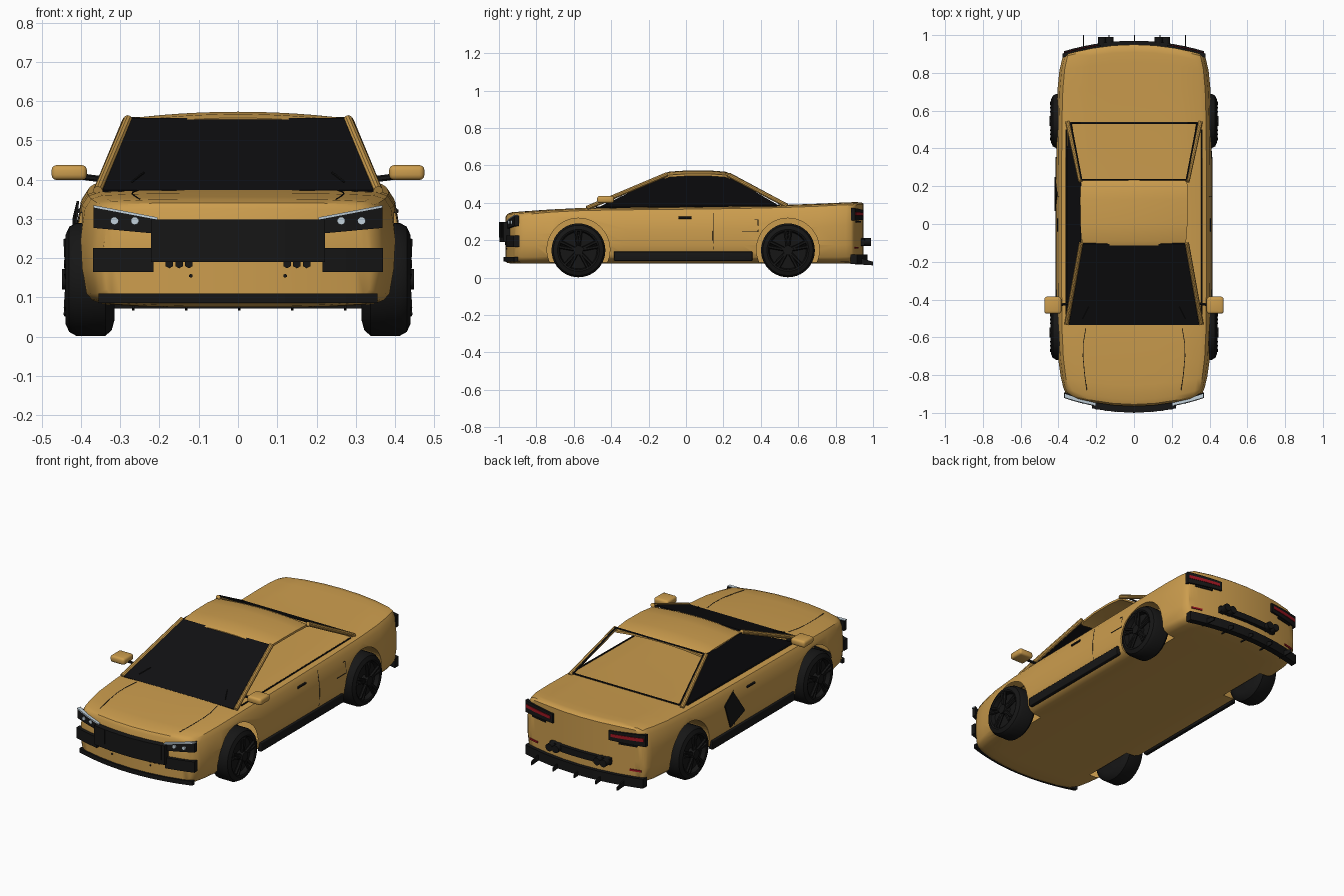
import bpy, bmesh, math
from mathutils import Vector, Matrix
from mathutils.bvhtree import BVHTree

if "Cube" in bpy.data.objects:
    bpy.data.objects.remove(bpy.data.objects["Cube"])


def material(name, r, g, b):
    m = bpy.data.materials.new(name)
    m.diffuse_color = (r, g, b, 1)
    m.use_nodes = True
    m.node_tree.nodes["Principled BSDF"].inputs["Base Color"].default_value = m.diffuse_color
    return m


GOLD = material("gold paint", 0.60, 0.335, 0.075)
BLACK = material("black trim", 0.008, 0.008, 0.008)
GLASS = material("dark glass", 0.005, 0.005, 0.006)
RED = material("red lamp", 0.35, 0.008, 0.015)
LAMP = material("lamp silver", 0.55, 0.65, 0.72)


def finish(name, bm, mat, smooth=True):
    bmesh.ops.recalc_face_normals(bm, faces=bm.faces)
    me = bpy.data.meshes.new(name)
    bm.to_mesh(me)
    bm.free()
    ob = bpy.data.objects.new(name, me)
    bpy.context.collection.objects.link(ob)
    me.materials.append(mat)
    bpy.ops.object.select_all(action='DESELECT')
    ob.select_set(True)
    bpy.context.view_layer.objects.active = ob
    if smooth:
        bpy.ops.object.shade_smooth_by_angle(angle=math.radians(35))
    return ob


def add_tube(bm, p, q, r, seg=6):
    p, q = Vector(p), Vector(q)
    d = q - p
    m = Matrix.Translation((p + q) / 2) @ d.to_track_quat('Z', 'Y').to_matrix().to_4x4()
    bmesh.ops.create_cone(bm, cap_ends=True, segments=seg, radius1=r, radius2=r,
                          depth=d.length, matrix=m)


def tubes(name, paths, r, mat, seg=6):
    bm = bmesh.new()
    for pts in paths:
        for p, q in zip(pts, pts[1:]):
            add_tube(bm, p, q, r, seg)
    return finish(name, bm, mat)


def box(name, c, size, mat, bevel=0):
    bm = bmesh.new()
    bmesh.ops.create_cube(bm, size=1, matrix=Matrix.Translation(c) @ Matrix.Diagonal((*size, 1)))
    if bevel:
        bmesh.ops.bevel(bm, geom=bm.edges[:], offset=bevel, segments=3, affect='EDGES', profile=0.5)
    return finish(name, bm, mat)


def plate(name, pts, offset, mat):
    bm = bmesh.new()
    f = bm.faces.new([bm.verts.new(p) for p in pts])
    g = bmesh.ops.extrude_face_region(bm, geom=[f], use_keep_orig=True)
    bmesh.ops.translate(bm, vec=offset, verts=[v for v in g['geom'] if isinstance(v, bmesh.types.BMVert)])
    return finish(name, bm, mat, False)


def end_y(x, s):
    # curved plan line of nose (s=-1) and tail (s=1)
    return -0.965 + 0.45 * x * x if s < 0 else 0.95 - 0.4 * x * x


def strip(name, s, x0, x1, zb, zt, off, thick, mat, n=8):
    # plate following the nose or tail; zb, zt = lower and upper heights at x0 and x1
    bm = bmesh.new()
    rings = []
    for i in range(n + 1):
        t = i / n
        x = x0 + (x1 - x0) * t
        b, h = zb[0] + (zb[1] - zb[0]) * t, zt[0] + (zt[1] - zt[0]) * t
        y = end_y(x, s) + s * off
        rings.append([bm.verts.new(p) for p in
                      ((x, y, b), (x, y + s * thick, b), (x, y + s * thick, h), (x, y, h))])
    for a, c in zip(rings, rings[1:]):
        for k in range(4):
            bm.faces.new((a[k], a[(k + 1) % 4], c[(k + 1) % 4], c[k]))
    bm.faces.new(rings[0])
    bm.faces.new(rings[-1])
    return finish(name, bm, mat)


# Body shell: lofted sections (y, half width, bottom, top)
stations = [(-.965, .345, .086, .322), (-.955, .362, .079, .337), (-.93, .374, .075, .346),
            (-.85, .388, .075, .352), (-.72, .402, .075, .361), (-.55, .410, .075, .369),
            (-.3, .412, .075, .373), (0, .412, .075, .376), (.3, .412, .075, .38),
            (.55, .410, .075, .386), (.72, .405, .075, .392), (.85, .395, .075, .398),
            (.91, .385, .077, .400), (.94, .378, .080, .398), (.95, .365, .086, .390)]
fx = [0, .3, .6, .86, .93, .97, 1]
lo = [0, 0, .002, .008, .018, .035, .1]
hi = [.004, .004, .003, -.001, -.010, -.035, -.12]
bm = bmesh.new()
rings = []
for k, (y, w, b, t) in [(1, stations[0])] + [(0, s) for s in stations] + [(1, stations[-1])]:
    half = [(f * w, b + d) for f, d in zip(fx, lo)] + [(f * w, t + d) for f, d in zip(fx[::-1], hi[::-1])]
    loop = half + [(-x, z) for x, z in half[::-1][1:-1]]
    s = -1 if y < 0 else 1
    fall = min(1, max(0, (abs(y) - .6) / .32)) ** 2
    rings.append([bm.verts.new((x, y - s * (.45 if s < 0 else .4) * x * x * fall, .21 if k else z))
                  for x, z in loop])
for a, c in zip(rings, rings[1:]):
    n = len(a)
    for i in range(n):
        bm.faces.new((a[i], a[(i + 1) % n], c[(i + 1) % n], c[i]))
bmesh.ops.remove_doubles(bm, verts=bm.verts, dist=1e-5)
bmesh.ops.recalc_face_normals(bm, faces=bm.faces)
tree = BVHTree.FromBMesh(bm)
body = finish("body_shell", bm, GOLD)

# Wheel wells
AXLES = (-.575, .545)
R = .168
bm = bmesh.new()
for y in AXLES:
    for s in (-1, 1):
        bmesh.ops.create_cone(bm, cap_ends=True, segments=48, radius1=R, radius2=R, depth=.3,
                              matrix=Matrix.Translation((s * .45, y, .15)) @ Matrix.Rotation(math.pi / 2, 4, 'Y'))
cutter = finish("wheel_well_cutter", bm, GOLD, False)
cutter.hide_render = True
mod = body.modifiers.new("wells", 'BOOLEAN')
mod.object = cutter
mod.operation = 'DIFFERENCE'
mod.solver = 'EXACT'
bpy.context.view_layer.objects.active = body
bpy.ops.object.modifier_apply(modifier=mod.name)
bpy.data.objects.remove(cutter)
# front wells are open to the hollow shell
bm = bmesh.new()
bm.from_mesh(body.data)
open_faces = [f for f in bm.faces if all(
    abs(math.hypot(v.co.y - AXLES[0], v.co.z - .15) - R) < 2e-3 for v in f.verts)]
bmesh.ops.delete(bm, geom=open_faces, context='FACES')
bm.to_mesh(body.data)
bm.free()


# Panel seams projected on the shell
def on_top(x, y):
    return tree.ray_cast(Vector((x, y, 1)), Vector((0, 0, -1)))[0]


def on_side(s, y, z):
    return tree.ray_cast(Vector((s, y, z)), Vector((-s, 0, 0)))[0]


for s, side in ((-1, "left"), (1, "right")):
    tubes(side + "_hood_seam", [[on_top(s * x, y) for x, y in
          ((.255, -.55), (.268, -.63), (.27, -.7), (.262, -.79), (.25, -.88))]], .002, BLACK)
    tubes(side + "_door_seam", [[on_side(s, .145, z) for z in (.15, .2, .25, .3, .345)]], .002, BLACK)
    tubes(side + "_door_handle", [[on_side(s, -.04, .32), on_side(s, .03, .32)]], .007, BLACK)
fuel = ((.30, .245), (.385, .245), (.385, .31), (.365, .31))
tubes("fuel_door_seam", [[on_side(1, *p) for p in fuel]], .002, BLACK)
plate("left_door_patch", [(-.416, .07, .21), (-.416, .20, .16), (-.416, .25, .30), (-.405, .16, .345)],
      (-.006, 0, 0), BLACK)

# Roof with crown
bm = bmesh.new()
rows = []
for y, w, d in ((-.115, .272, -.016), (-.09, .276, -.006), (0, .283, 0), (.13, .285, 0), (.21, .282, -.006), (.235, .278, -.016)):
    rows.append([bm.verts.new((w * i / 6, y, .573 + d - .018 * (i / 6) ** 2)) for i in range(-6, 7)])
for a, c in zip(rows, rows[1:]):
    for i in range(12):
        bm.faces.new((a[i], a[i + 1], c[i + 1], c[i]))
g = bmesh.ops.extrude_face_region(bm, geom=bm.faces[:], use_keep_orig=True)
for v in g['geom']:
    if isinstance(v, bmesh.types.BMVert):
        v.co.z = min(v.co.z - .012, .548)
finish("roof", bm, GOLD)

# Windows, pillars and frames
plate("windshield", [(-.345, -.535, .374), (.345, -.535, .374), (.270, -.105, .557), (-.270, -.105, .557)],
      (0, .004, -.006), GLASS)
plate("left_side_glass", [(-.355, -.47, .376), (-.355, .51, .378), (-.284, .215, .550), (-.284, -.1, .550)],
      (.005, 0, 0), GLASS)
for s, side in ((-1, "left"), (1, "right")):
    tubes(side + "_front_pillar", [[(s * .357, -.53, .372), (s * .28, -.10, .553)]], .012, GOLD, 10)
    tubes(side + "_rear_pillar", [[(s * .352, .54, .384), (s * .283, .225, .550)]], .012, GOLD, 10)
    tubes(side + "_belt_trim", [[(s * .358, -.48, .376), (s * .358, .5, .386)]], .004, BLACK)
    tubes(side + "_wiper", [[(s * .27, -.50, .395), (s * .24, -.44, .418)]], .003, BLACK)
tubes("rear_window_frame", [[(-.335, .535, .394), (.335, .535, .394), (.278, .235, .555),
                             (-.278, .235, .555), (-.335, .535, .394)]], .005, BLACK)

# Nose: grille, lamps, intakes, splitter
strip("grille", -1, -.222, .222, (.19, .19), (.298, .298), -.01, .043, BLACK, 12)
for i in range(9):
    x = -.2 + .05 * i
    strip("grille_bar", -1, x - .004, x + .004, (.215, .215), (.298, .298), .03, .005, BLACK, 1)
strip("front_splitter", -1, -.355, .355, (.086, .086), (.11, .11), -.01, .02, BLACK, 14)
for s in (-1, 1):
    strip("headlight", -1, s * .205, s * .368, (.262, .277), (.298, .333), -.012, .024, BLACK)
    strip("headlight_brow", -1, s * .205, s * .368, (.298, .329), (.304, .335), -.005, .02, LAMP)
    strip("lower_intake", -1, s * .215, s * .37, (.165, .165), (.226, .226), -.012, .03, BLACK)
    for x in (.263, .315):
        y = end_y(x, -1)
        tubes("headlight_lens", [[(s * x, y, .295), (s * x, y - .018, .295)]], .010, LAMP, 16)
    for x in (.125, .15, .175):
        y = end_y(x, -1)
        tubes("nose_vent", [[(s * x, y + .01, .185), (s * x, y - .01, .185)]], .011, BLACK)
    y = end_y(.12, -1)
    tubes("nose_sensor", [[(s * .12, y + .01, .155), (s * .12, y - .004, .155)]], .005, BLACK)

# Tail: lamps, bumper bar, exhausts, diffuser
strip("rear_diffuser", 1, -.37, .37, (.072, .072), (.125, .125), -.015, .035, BLACK, 14)
strip("rear_bumper_bar", 1, -.19, .19, (.172, .172), (.208, .208), -.01, .03, BLACK)
for x in (-.27, -.135, 0, .135, .27):
    plate("diffuser_fin", [(x, .90, .115), (x, .90, .072), (x, 1.0, .066), (x, 1.0, .085)], (.006, 0, 0), BLACK)
for s in (-1, 1):
    strip("tail_light", 1, s * .175, s * .378, (.31, .305), (.362, .372), -.012, .022, BLACK)
    strip("tail_light_glow", 1, s * .19, s * .37, (.331, .333), (.348, .352), .008, .005, RED)
    strip("tail_trim", 1, s * .23, s * .33, (.295, .295), (.303, .303), -.005, .012, BLACK, 3)
    strip("rear_reflector", 1, s * .29, s * .35, (.155, .155), (.165, .165), -.005, .010, RED, 3)
    for x in (.13, .17):
        tubes("exhaust_tip", [[(s * x, .92, .19), (s * x, .99, .19)]], .021, BLACK, 16)

# Sills and mirrors
for s in (-1, 1):
    box("side_sill", (s * .404, -.015, .115), (.024, .74, .05), BLACK, .004)
    box("mirror", (s * .43, -.43, .418), (.09, .09, .038), GOLD, .013)
    tubes("mirror_stalk", [[(s * .34, -.42, .40), (s * .40, -.43, .408)]], .008, BLACK)

# Wheels: lathed tyre with dished rim and spokes
profile = [(.315, 0), (.315, .105), (.322, .130), (.338, .144), (.412, .144), (.430, .134),
           (.440, .112), (.436, .104), (.412, .098), (.408, 0)]
for y in AXLES:
    for s in (-1, 1):
        bm = bmesh.new()
        vs = [bm.verts.new((x * s, 0, r)) for x, r in profile]
        es = [bm.edges.new(e) for e in zip(vs, vs[1:])]
        bmesh.ops.spin(bm, geom=vs + es, cent=(0, 0, 0), axis=(1, 0, 0), angle=2 * math.pi, steps=40)
        bmesh.ops.remove_doubles(bm, verts=bm.verts, dist=1e-5)
        for i in range(5):
            for d in (-.13, .13):
                a = i * 2 * math.pi / 5 + d
                add_tube(bm, (s * .432, .02 * math.sin(a), .02 * math.cos(a)),
                         (s * .436, .104 * math.sin(a), .104 * math.cos(a)), .009)
        add_tube(bm, (s * .40, 0, 0), (s * .448, 0, 0), .026, 16)
        bmesh.ops.translate(bm, vec=(0, y, .146), verts=bm.verts)
        finish("wheel", bm, BLACK)
